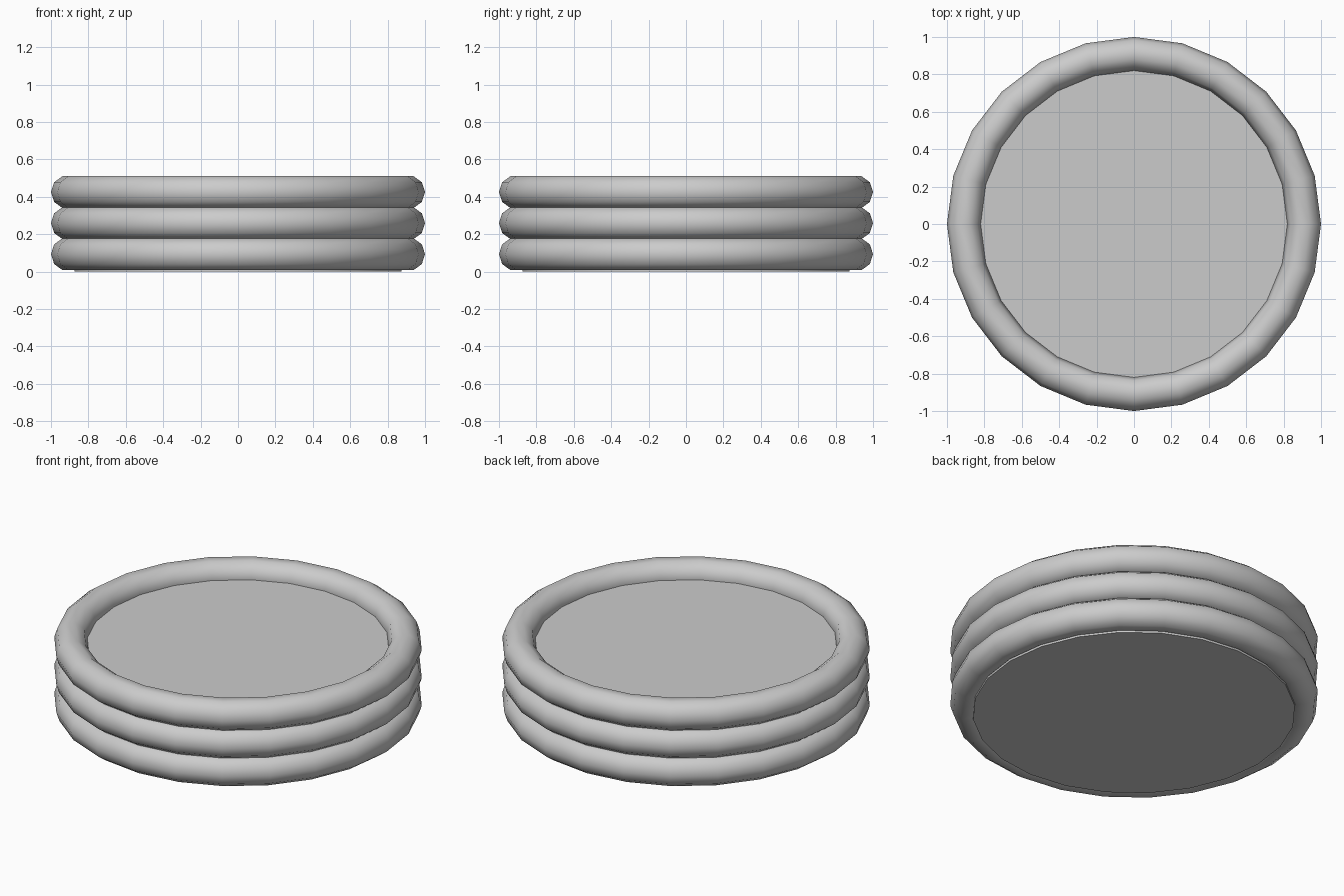
import bpy

if "Cube" in bpy.data.objects:
    bpy.data.objects.remove(bpy.data.objects["Cube"])

SIDES = 24
RING_Z = (0.093, 0.259, 0.425)


def smooth(obj, angle):
    bpy.ops.object.select_all(action='DESELECT')
    obj.select_set(True)
    bpy.context.view_layer.objects.active = obj
    bpy.ops.object.shade_smooth_by_angle(angle=angle)


# Three stacked inflated rings
for name, z in zip(("lower_ring", "middle_ring", "upper_ring"), RING_Z):
    bpy.ops.mesh.primitive_torus_add(major_segments=SIDES, minor_segments=10,
                                     major_radius=0.91, minor_radius=0.09,
                                     location=(0, 0, z))
    ring = bpy.context.object
    ring.name = name
    smooth(ring, 1.2)

# Water body: flat top at the upper ring's middle, flat floor underneath
top = RING_Z[-1]
bpy.ops.mesh.primitive_cylinder_add(vertices=SIDES, radius=0.875, depth=top,
                                    location=(0, 0, top / 2))
water = bpy.context.object
water.name = "water_and_floor"
smooth(water, 0.6)
